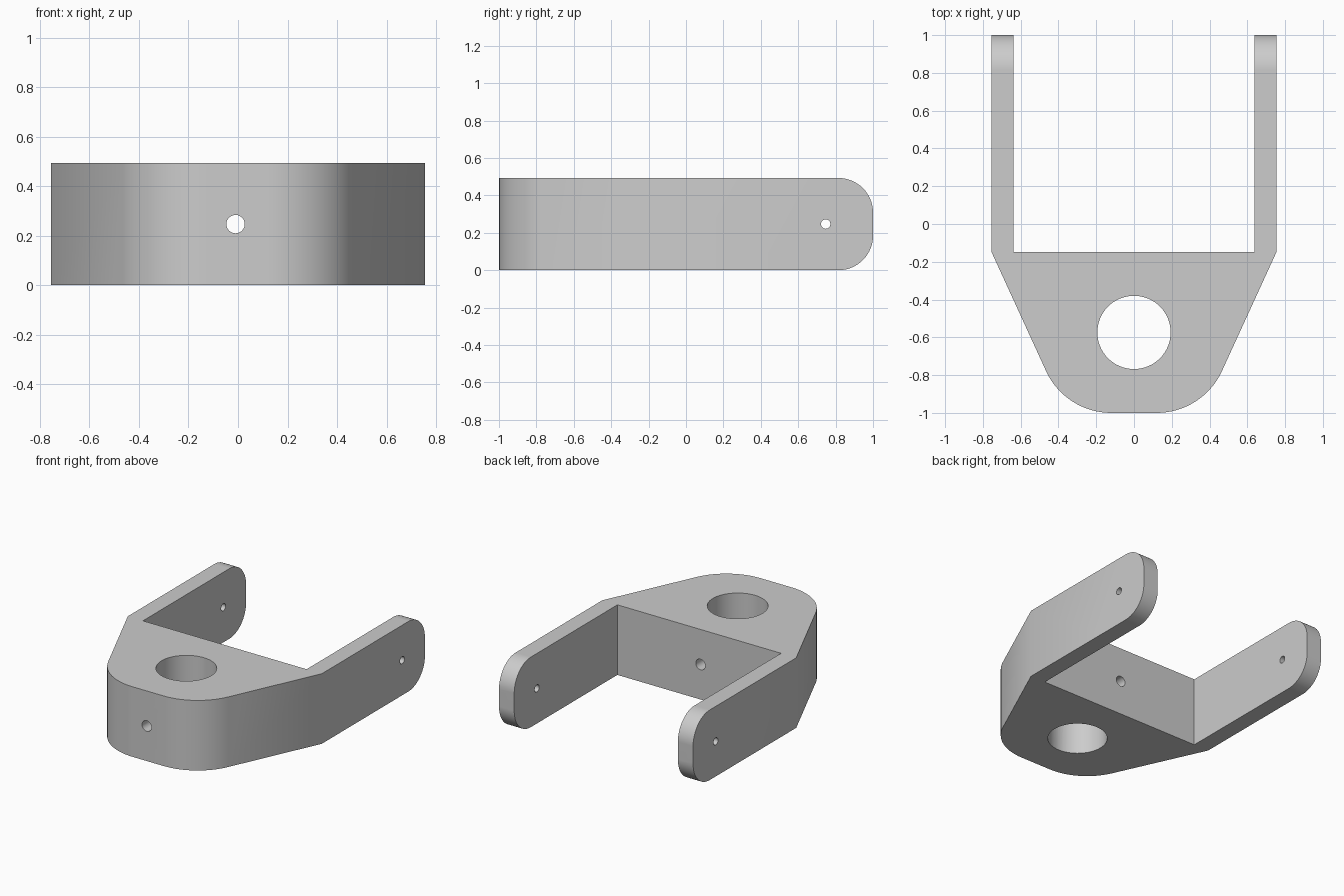
import bpy, bmesh, math
from mathutils import Vector, Matrix

cube = bpy.data.objects.get("Cube")
if cube:
    bpy.data.objects.remove(cube, do_unlink=True)

HEIGHT, HALF_WIDTH, INNER = 0.493, 0.755, 0.637
SHOULDER, NOSE_X, NOSE_FILLET, END_FILLET = -0.147, 0.364, 0.38, 0.185
MIDDLE = HEIGHT / 2

grey = bpy.data.materials.new("plain grey")
grey.use_nodes = True
grey.diffuse_color = (0.604, 0.604, 0.604, 1)
grey.node_tree.nodes["Principled BSDF"].inputs["Base Color"].default_value = grey.diffuse_color


def fillet(before, corner, after, radius, steps=16):
    """Arc points that round a polygon corner."""
    p, a, b = (Vector(v) for v in (corner, before, after))
    u, v = (a - p).normalized(), (b - p).normalized()
    half = u.angle(v) / 2
    centre = p + (u + v).normalized() * radius / math.sin(half)
    reach = radius / math.tan(half)
    start = (p + u * reach - centre).normalized()
    end = (p + v * reach - centre).normalized()
    return [centre + start.slerp(end, i / steps) * radius for i in range(steps + 1)]


def prism(name, points, sweep):
    """Closed solid made by sweeping a flat outline."""
    bm = bmesh.new()
    face = bm.faces.new([bm.verts.new(p) for p in points])
    result = bmesh.ops.extrude_face_region(bm, geom=[face], use_keep_orig=True)
    moved = [g for g in result["geom"] if isinstance(g, bmesh.types.BMVert)]
    bmesh.ops.translate(bm, verts=moved, vec=sweep)
    bmesh.ops.recalc_face_normals(bm, faces=bm.faces)
    return add_object(name, bm)


def drill(name, centre, radius, length, axis, sides=48):
    """Round cutter along an axis."""
    turn = Vector((0, 0, 1)).rotation_difference(Vector(axis)).to_matrix().to_4x4()
    bm = bmesh.new()
    bmesh.ops.create_cone(bm, cap_ends=True, segments=sides, radius1=radius,
                          radius2=radius, depth=length,
                          matrix=Matrix.Translation(centre) @ turn)
    return add_object(name, bm)


def add_object(name, bm):
    mesh = bpy.data.meshes.new(name)
    bm.to_mesh(mesh)
    bm.free()
    mesh.materials.append(grey)
    obj = bpy.data.objects.new(name, mesh)
    bpy.context.collection.objects.link(obj)
    return obj


# Fork outline: left half, then mirrored to the right
shoulder, nose = (HALF_WIDTH, SHOULDER, 0), (NOSE_X, -1, 0)
half = [Vector((INNER, SHOULDER, 0)), Vector((INNER, 1, 0)),
        Vector((HALF_WIDTH, 1, 0)), Vector(shoulder)]
half += fillet(shoulder, nose, (0, -1, 0), NOSE_FILLET)
outline = half + [Vector((-p.x, p.y, 0)) for p in reversed(half)]
body = prism("fork_bracket", outline, (0, 0, HEIGHT))

# Side profile that rounds the arm ends
low, high = (-1, 1, 0), (-1, 1, HEIGHT)
profile = [Vector((-1, -1.2, 0))]
profile += fillet((-1, 0, 0), low, high, END_FILLET)
profile += fillet(low, high, (-1, 0, HEIGHT), END_FILLET)
profile.append(Vector((-1, -1.2, HEIGHT)))
rounder = prism("arm_end_rounder", profile, (2, 0, 0))

# Main bore, front cross hole and arm pin holes
cuts = [
    (rounder, "INTERSECT"),
    (drill("main_bore_cutter", (0, -0.574, MIDDLE), 0.194, 1, (0, 0, 1), 64), "DIFFERENCE"),
    (drill("front_hole_cutter", (-0.01, -0.6, MIDDLE), 0.037, 1.2, (0, 1, 0)), "DIFFERENCE"),
    (drill("arm_pin_cutter", (0, 0.747, MIDDLE), 0.025, 2, (1, 0, 0)), "DIFFERENCE"),
]
bpy.ops.object.select_all(action="DESELECT")
body.select_set(True)
bpy.context.view_layer.objects.active = body
for cutter, operation in cuts:
    mod = body.modifiers.new(cutter.name, "BOOLEAN")
    mod.object, mod.operation, mod.solver = cutter, operation, "EXACT"
    bpy.ops.object.modifier_apply(modifier=mod.name)
    bpy.data.objects.remove(cutter, do_unlink=True)

# Smooth curves with crisp flat faces
bpy.ops.object.shade_smooth_by_angle(angle=math.radians(30))
weighted = body.modifiers.new("clean_normals", "WEIGHTED_NORMAL")
weighted.keep_sharp = True
